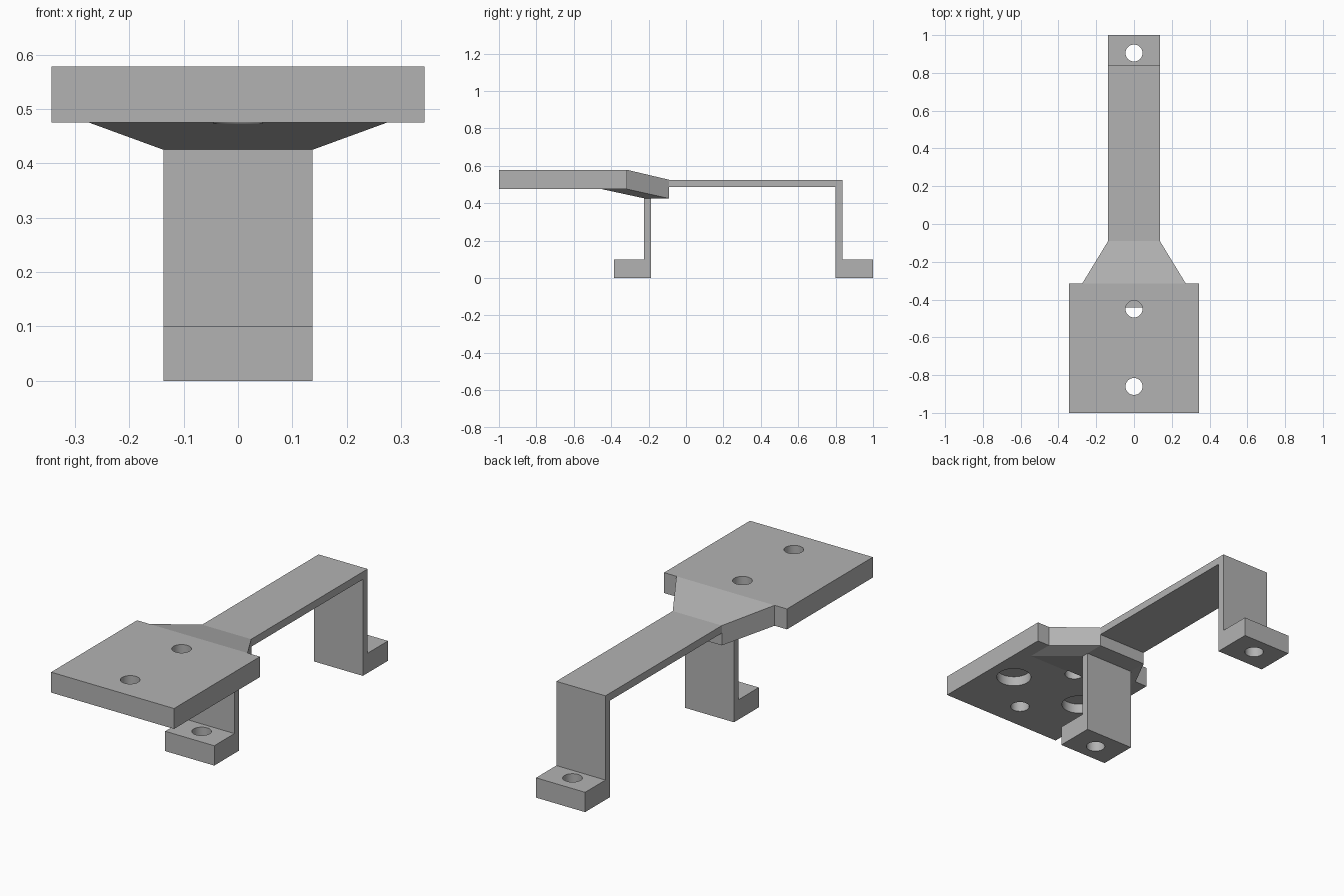
import bpy, bmesh

cube = bpy.data.objects.get("Cube")
if cube:
    bpy.data.objects.remove(cube, do_unlink=True)

GREY = bpy.data.materials.new("plain_grey")
GREY.use_nodes = True
GREY.diffuse_color = (0.45, 0.45, 0.45, 1)
GREY.node_tree.nodes["Principled BSDF"].inputs["Base Color"].default_value = GREY.diffuse_color

STRAP = 0.137     # half width of strap, legs and feet
FLARE = 0.274     # half width of the wide end of the taper
PLATE = 0.343     # half width of the plate
HOLE = 0.045      # screw hole radius


def finish(name, bm):
    bmesh.ops.recalc_face_normals(bm, faces=bm.faces)
    mesh = bpy.data.meshes.new(name)
    bm.to_mesh(mesh)
    bm.free()
    mesh.materials.append(GREY)
    obj = bpy.data.objects.new(name, mesh)
    bpy.context.collection.objects.link(obj)
    return obj


def extrude_profile(name, profile, half):
    """Side profile of (y, z) points, extruded across x."""
    bm = bmesh.new()
    face = bm.faces.new([bm.verts.new((-half, y, z)) for y, z in profile])
    grown = bmesh.ops.extrude_face_region(bm, geom=[face])["geom"]
    verts = [v for v in grown if isinstance(v, bmesh.types.BMVert)]
    bmesh.ops.translate(bm, verts=verts, vec=(2 * half, 0, 0))
    return finish(name, bm)


def drill(obj, x, y, low, high, radius=HOLE):
    """Cut a round vertical hole and discard the cutter."""
    bpy.ops.mesh.primitive_cylinder_add(vertices=48, radius=radius, depth=high - low,
                                        location=(x, y, (low + high) / 2))
    cutter = bpy.context.object
    cutter.hide_render = True
    cutter.data.materials.append(GREY)
    mod = obj.modifiers.new("hole", "BOOLEAN")
    mod.operation = "DIFFERENCE"
    mod.solver = "EXACT"
    mod.object = cutter
    select(obj)
    bpy.ops.object.modifier_apply(modifier=mod.name)
    bpy.data.objects.remove(cutter, do_unlink=True)


def select(obj):
    bpy.ops.object.select_all(action="DESELECT")
    obj.select_set(True)
    bpy.context.view_layer.objects.active = obj


# Wide plate with two screw holes and two blind pockets underneath
plate = extrude_profile("mounting_plate",
                        [(-1, 0.475), (-0.315, 0.475), (-0.315, 0.578), (-1, 0.578)], PLATE)
for y in (-0.86, -0.45):
    drill(plate, 0, y, 0.4, 0.7)
for side in (-1, 1):
    drill(plate, side * 0.206, -0.66, 0.4, 0.525, 0.083)

# Sloping taper from plate to strap
bm = bmesh.new()
for half, y, z in [(FLARE, -0.315, 0.578), (FLARE, -0.315, 0.475), (FLARE, -0.45, 0.475),
                   (STRAP, -0.09, 0.525), (STRAP, -0.09, 0.425), (STRAP, -0.22, 0.425)]:
    for side in (-1, 1):
        bm.verts.new((side * half, y, z))
bmesh.ops.convex_hull(bm, input=bm.verts)
bmesh.ops.dissolve_limit(bm, angle_limit=0.01, verts=bm.verts, edges=bm.edges)
taper = finish("taper", bm)
drill(taper, 0, -0.45, 0.473, 0.7)

# Long strap bending down into the back leg and foot
back = extrude_profile("strap_and_back_leg",
                       [(-0.11, 0.487), (0.8, 0.487), (0.8, 0), (1, 0), (1, 0.1),
                        (0.838, 0.1), (0.838, 0.525), (-0.11, 0.525)], STRAP)
drill(back, 0, 0.905, -0.1, 0.2)

# Front leg and foot
front = extrude_profile("front_leg",
                        [(-0.385, 0), (-0.187, 0), (-0.187, 0.435), (-0.224, 0.435),
                         (-0.224, 0.1), (-0.385, 0.1)], STRAP)
drill(front, 0, -0.29, -0.1, 0.2)

# Smooth hole walls, sharp edges elsewhere
for obj in (plate, taper, back, front):
    select(obj)
    bpy.ops.object.shade_smooth_by_angle(angle=0.2)
